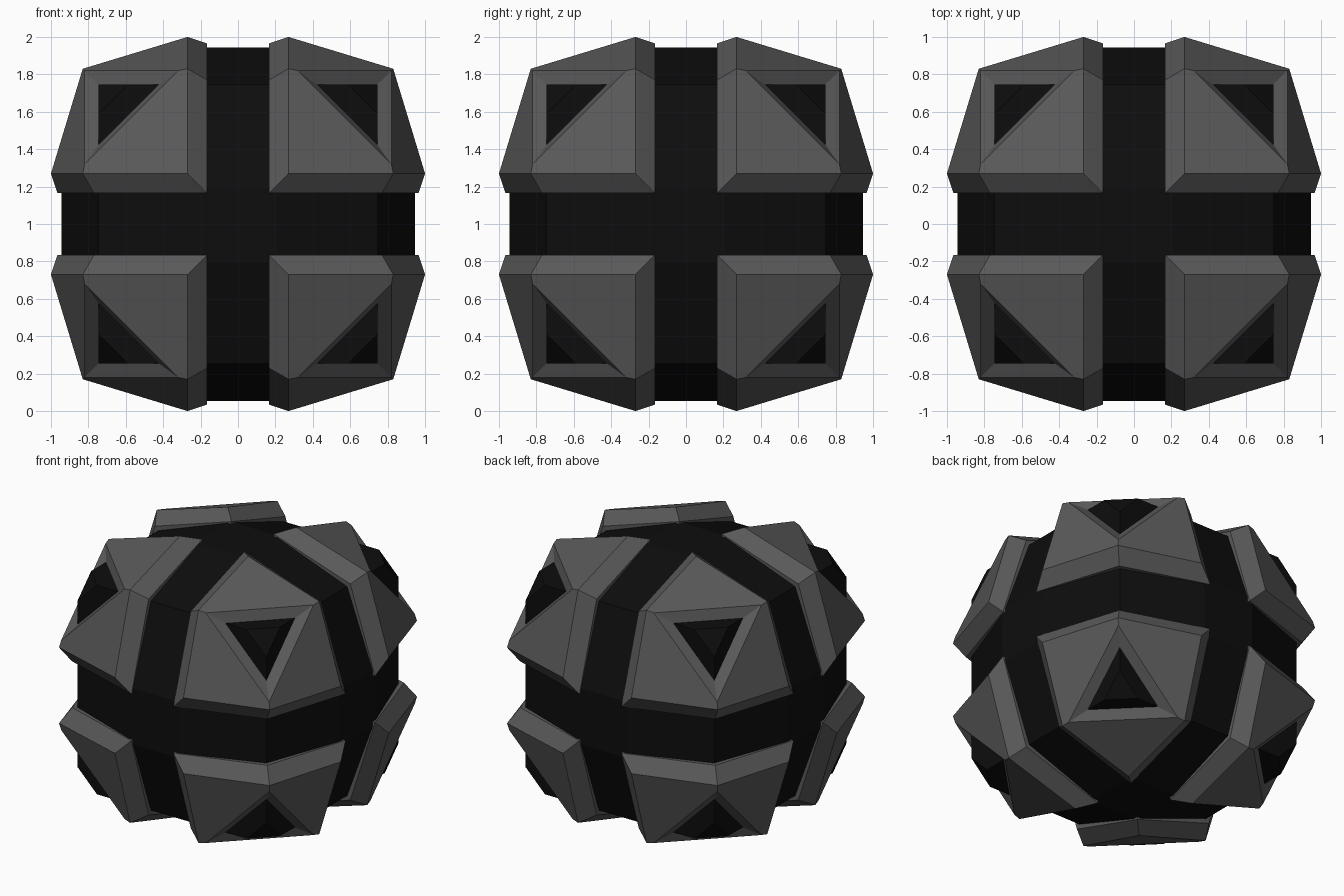
import bpy, bmesh
from mathutils import Vector

if "Cube" in bpy.data.objects:
    bpy.data.objects.remove(bpy.data.objects["Cube"])


def material(name, v):
    m = bpy.data.materials.new(name)
    m.diffuse_color = (v, v, v, 1)
    m.use_nodes = True
    m.node_tree.nodes["Principled BSDF"].inputs["Base Color"].default_value = m.diffuse_color
    return m


def finish(name, bm, mat):
    bmesh.ops.recalc_face_normals(bm, faces=bm.faces)
    me = bpy.data.meshes.new(name)
    bm.to_mesh(me)
    bm.free()
    me.materials.append(mat)
    ob = bpy.data.objects.new(name, me)
    ob.location = (0, 0, 1)
    bpy.context.collection.objects.link(ob)
    return ob


grey = material("plate_grey", 0.1)
black = material("core_black", 0.004)


# Armour plate for one octant, three-fold symmetric, mirrored to all eight
def ring(bm, side, far):
    """One vertex per axis: 'far' on that axis, 'side' on the other two."""
    return [bm.verts.new([far if i == k else side for i in range(3)]) for k in range(3)]


bm = bmesh.new()
peak, peak_low, peak_in = ring(bm, .27, 1), ring(bm, .165, .965), ring(bm, .165, .72)
edge, edge_low, edge_in = ring(bm, .83, .27), ring(bm, .77, .165), ring(bm, .6, .165)
rim = ring(bm, .82, .32)
pit = bm.verts.new((.61, .61, .61))
for k in range(3):
    i, j = (k + 1) % 3, (k + 2) % 3
    bm.faces.new((peak[k], edge[i], rim[i], rim[j], edge[j]))     # main panel
    bm.faces.new((rim[i], rim[j], pit))                           # sunken frame
    for e in (i, j):
        bm.faces.new((peak[k], edge[e], edge_low[e], peak_low[k]))        # chamfer
        bm.faces.new((peak_low[k], edge_low[e], edge_in[e], peak_in[k]))  # side wall
plates = finish("armour_plates", bm, grey)
mir = plates.modifiers.new("Mirror", 'MIRROR')
mir.use_axis = (True, True, True)

# Core block: cube with cut corners that show through the plates
bm = bmesh.new()
h, c = .745, .59
for sx in (-1, 1):
    for sy in (-1, 1):
        for sz in (-1, 1):
            for p in ((c, h, h), (h, c, h), (h, h, c)):
                bm.verts.new((p[0] * sx, p[1] * sy, p[2] * sz))
bmesh.ops.convex_hull(bm, input=bm.verts)
bmesh.ops.dissolve_limit(bm, angle_limit=.02, verts=bm.verts, edges=bm.edges)
finish("core_block", bm, black)

# Three crossing bands that fill the grooves
f, r, w = .2, .945, .175
quarter = [(r, f), (h, h), (f, r)]
profile = []
for _ in range(4):
    profile += quarter
    quarter = [(-y, x) for x, y in quarter]
for axis in range(3):
    bm = bmesh.new()
    sides = []
    for d in (-w, w):
        loop = []
        for a, b in profile:
            p = Vector((0, 0, 0))
            p[axis], p[(axis + 1) % 3], p[(axis + 2) % 3] = d, a, b
            loop.append(bm.verts.new(p))
        bm.faces.new(loop)
        sides.append(loop)
    n = len(profile)
    for q in range(n):
        s = (q + 1) % n
        bm.faces.new((sides[0][q], sides[0][s], sides[1][s], sides[1][q]))
    finish("core_band_" + "xyz"[axis], bm, black)
